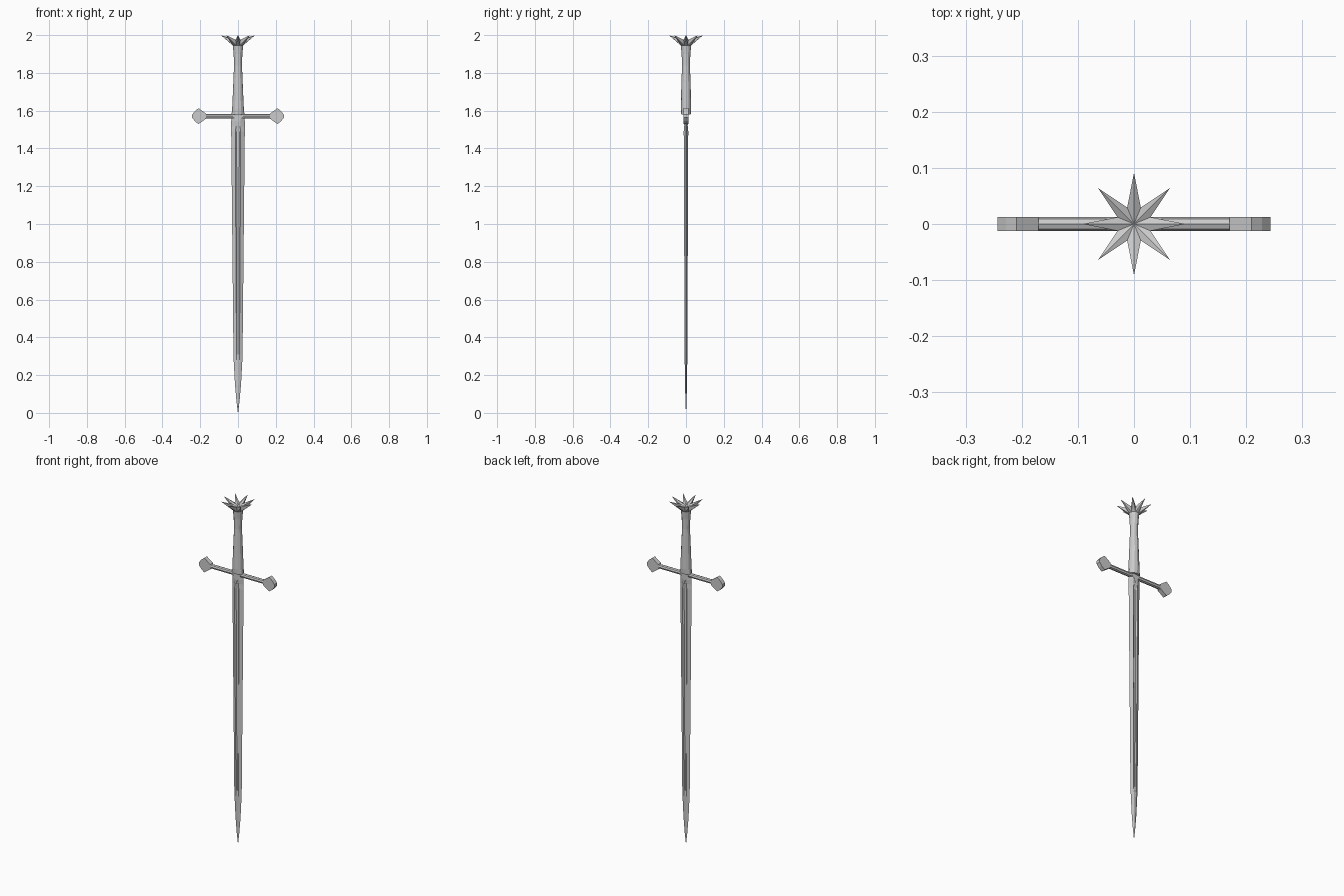
import bpy, bmesh
from math import pi, cos, sin

if "Cube" in bpy.data.objects:
    bpy.data.objects.remove(bpy.data.objects["Cube"])


def make(name, verts, faces):
    me = bpy.data.meshes.new(name)
    me.from_pydata(verts, [], faces)
    bm = bmesh.new()
    bm.from_mesh(me)
    bmesh.ops.remove_doubles(bm, verts=bm.verts, dist=1e-5)
    bmesh.ops.recalc_face_normals(bm, faces=bm.faces)
    bm.to_mesh(me)
    bm.free()
    ob = bpy.data.objects.new(name, me)
    bpy.context.collection.objects.link(ob)
    return ob


def loft(name, rings):
    """Skin a list of equal-length closed rings and cap the ends."""
    n = len(rings[0])
    verts = [v for r in rings for v in r]
    faces = [(i * n + j, i * n + (j + 1) % n, (i + 1) * n + (j + 1) % n, (i + 1) * n + j)
             for i in range(len(rings) - 1) for j in range(n)]
    faces += [tuple(range(n)), tuple(range((len(rings) - 1) * n, len(rings) * n))]
    return make(name, verts, faces)


def plate(name, outline, half):
    """Extrude an x-z outline through the thickness."""
    return loft(name, [[(x, y, z) for x, z in outline] for y in (-half, half)])


def circle(rx, ry, z, n):
    return [(rx * cos(2 * pi * i / n), ry * sin(2 * pi * i / n), z) for i in range(n)]


# blade: z, half width, half thickness, fuller half width, fuller depth
def blade_ring(z, w, t, f, d):
    return [(w, 0, z), (f, -t, z), (f * .5, d - t, z), (-f * .5, d - t, z), (-f, -t, z),
            (-w, 0, z), (-f, t, z), (-f * .5, t - d, z), (f * .5, t - d, z), (f, t, z)]


loft("blade", [blade_ring(*s) for s in (
    (0.0, 0.0006, 0.0004, 0.0003, 0),
    (0.06, 0.008, 0.003, 0.002, 0),
    (0.15, 0.016, 0.005, 0.004, 0),
    (0.28, 0.023, 0.007, 0.007, 0),
    (0.31, 0.024, 0.007, 0.008, 0.003),
    (1.0, 0.031, 0.010, 0.012, 0.005),
    (1.49, 0.036, 0.012, 0.014, 0.005),
    (1.52, 0.036, 0.011, 0.010, 0))])

# block joining blade and guard
loft("blade_collar", [[(w * sx, t * sy, z) for sx, sy in ((1, 0), (.4, -1), (-.4, -1), (-1, 0), (-.4, 1), (.4, 1))]
                      for z, w, t in ((1.515, .036, .008), (1.545, .036, .012), (1.585, .033, .012))])

# pointed shield under the guard on both faces
plate("guard_point", [(-.028, 1.575), (-.009, 1.55), (0, 1.53), (.009, 1.55), (.028, 1.575)], 0.0125)

# crossguard bar
bar = circle(0.0125, 0.0125, 0, 8)
loft("crossguard", [[(x, a, b + 1.571) for a, b, _ in bar] for x in (-0.18, 0.18)])

# flared faceted guard ends
half = [(0.17, .014), (0.209, .042), (0.228, .027), (0.243, .008)]
for side, s in (("left", -1), ("right", 1)):
    outline = [(s * x, 1.571 + z) for x, z in half] + [(s * x, 1.571 - z) for x, z in reversed(half)]
    plate(side + "_guard_end", outline, 0.0125)

# grip
loft("grip", [circle(rx, ry, z, 12) for z, rx, ry in (
    (1.58, .034, .025), (1.61, .031, .027), (1.72, .026, .025), (1.84, .021, .021),
    (1.90, .023, .023), (1.95, .028, .028))])

# star pommel: tips and valleys alternate round a sunken centre
n = 16
low = circle(0.027, 0.027, 1.945, n)
star = []
for i in range(n):
    r, z = (0.091, 2.0) if i % 2 == 0 else (0.032, 1.975)
    star.append((r * cos(2 * pi * i / n), r * sin(2 * pi * i / n), z))
faces = [tuple(range(n))]
for i in range(n):
    j = (i + 1) % n
    tip, val = (i, j) if i % 2 == 0 else (j, i)
    faces += [(tip, val, n + tip), (val, n + val, n + tip), (n + i, n + j, 2 * n)]
make("star_pommel", low + star + [(0, 0, 1.97)], faces)
